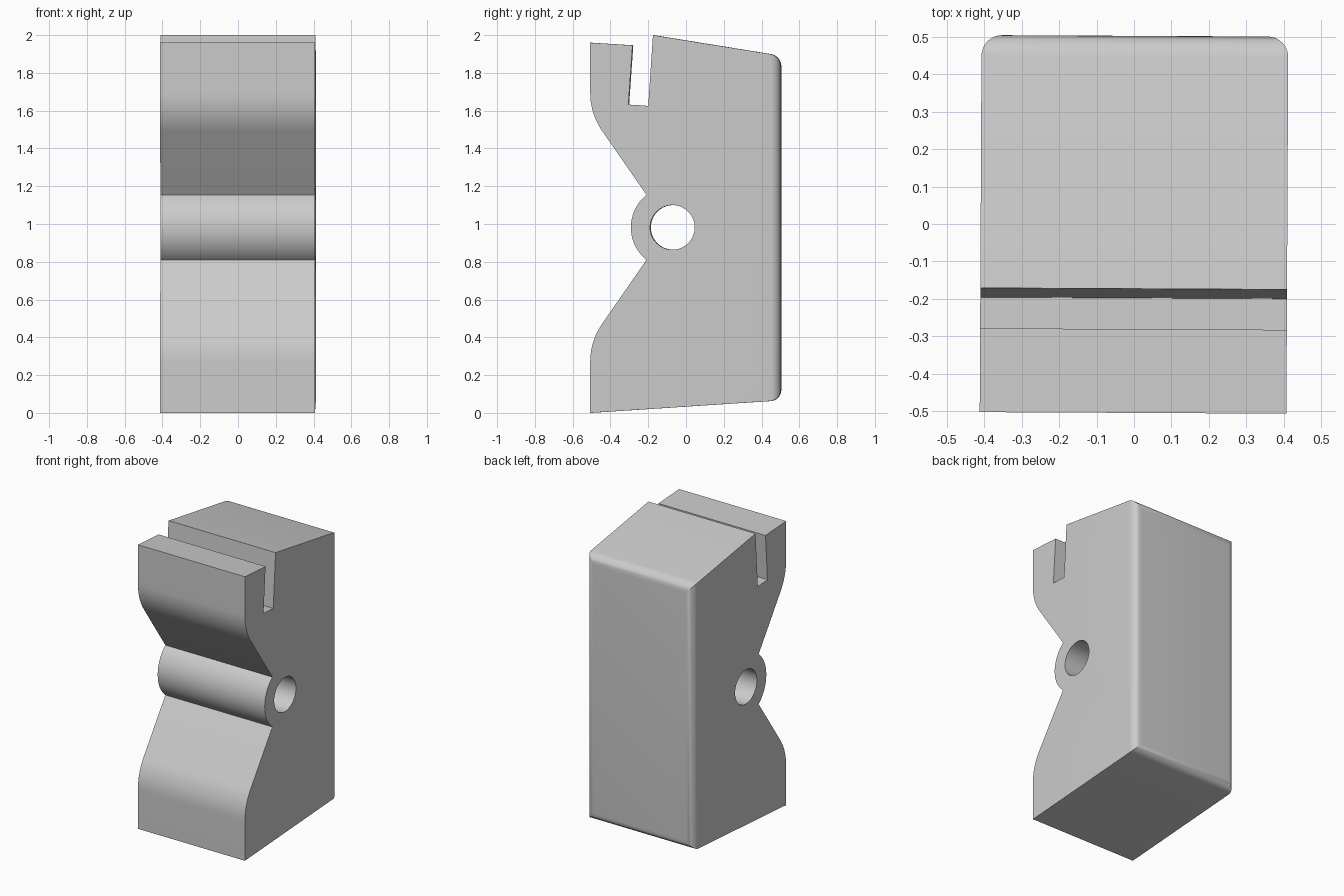
import bpy, bmesh, math
from mathutils import Vector, Matrix

cube = bpy.data.objects.get("Cube")
if cube:
    bpy.data.objects.remove(cube)

HALF_W = 0.41
HUB = Vector((-0.07, 0.982))
HUB_R, HOLE_R = 0.22, 0.118
BACK_ROUND = 0.055


def fillet(before, corner, after, reach, steps=10):
    """Tangent arc replacing a corner, as a list of points."""
    a, c, b = Vector(before), Vector(corner), Vector(after)
    u, v = (a - c).normalized(), (b - c).normalized()
    half = u.angle(v) / 2
    radius = reach * math.tan(half)
    centre = c + (u + v).normalized() * (reach / math.cos(half))
    start = (c + u * reach - centre).normalized()
    end = (c + v * reach - centre).normalized()
    return [centre + radius * start.slerp(end, i / steps) for i in range(steps + 1)]


# Side profile in (y, z): base, back, sloping top and slot
neck_top, neck_low = (-0.205, 1.154), (-0.205, 0.81)
profile = [(-0.505, 0), (0.503, 0.066), (0.503, 1.891), (-0.173, 2.0),
           (-0.198, 1.625), (-0.303, 1.632), (-0.281, 1.946), (-0.505, 1.96)]
# Front: upper curve, hub arc, lower curve
profile += fillet((-0.505, 1.96), (-0.505, 1.583), neck_top, 0.11)
first = math.pi - math.asin((neck_top[1] - HUB[1]) / HUB_R)
last = math.pi + math.asin((HUB[1] - neck_low[1]) / HUB_R)
for i in range(25):
    t = first + (last - first) * i / 24
    profile.append(HUB + HUB_R * Vector((math.cos(t), math.sin(t))))
profile += fillet(neck_low, (-0.505, 0.382), (-0.505, 0), 0.11)

# Extrude across the width
bm = bmesh.new()
face = bm.faces.new([bm.verts.new((-HALF_W, p[0], p[1])) for p in profile])
extruded = bmesh.ops.extrude_face_region(bm, geom=[face])["geom"]
moved = [g for g in extruded if isinstance(g, bmesh.types.BMVert)]
bmesh.ops.translate(bm, verts=moved, vec=(2 * HALF_W, 0, 0))
bmesh.ops.recalc_face_normals(bm, faces=bm.faces)

# Round the four edges of the back face
back_edges = [e for e in bm.edges if all(v.co.y > 0.5 for v in e.verts)]
bmesh.ops.bevel(bm, geom=back_edges, offset=BACK_ROUND, segments=8,
                profile=0.5, affect='EDGES')
mesh = bpy.data.meshes.new("clamp_block")
bm.to_mesh(mesh)
bm.free()
block = bpy.data.objects.new("clamp_block", mesh)
bpy.context.collection.objects.link(block)

# Pin hole through the hub
bpy.ops.mesh.primitive_cylinder_add(vertices=64, radius=HOLE_R, depth=2,
                                    location=(0, HUB.x, HUB.y),
                                    rotation=(0, math.pi / 2, 0))
cutter = bpy.context.object
cutter.name = "pin_hole_cutter"
cutter.hide_render = True
cut = block.modifiers.new("pin_hole", 'BOOLEAN')
cut.operation = 'DIFFERENCE'
cut.solver = 'EXACT'
cut.object = cutter
bpy.ops.object.select_all(action='DESELECT')
block.select_set(True)
bpy.context.view_layer.objects.active = block
bpy.ops.object.modifier_apply(modifier=cut.name)
bpy.data.objects.remove(cutter)

# Slight turn of the whole block
block.data.transform(Matrix.Rotation(-0.005, 4, 'Z'))

# Plain grey finish
grey = bpy.data.materials.new("plain_grey")
grey.use_nodes = True
colour = (0.6, 0.6, 0.6, 1)
grey.diffuse_color = colour
grey.node_tree.nodes["Principled BSDF"].inputs["Base Color"].default_value = colour
block.data.materials.clear()
block.data.materials.append(grey)
bpy.ops.object.shade_smooth_by_angle(angle=math.radians(25))
